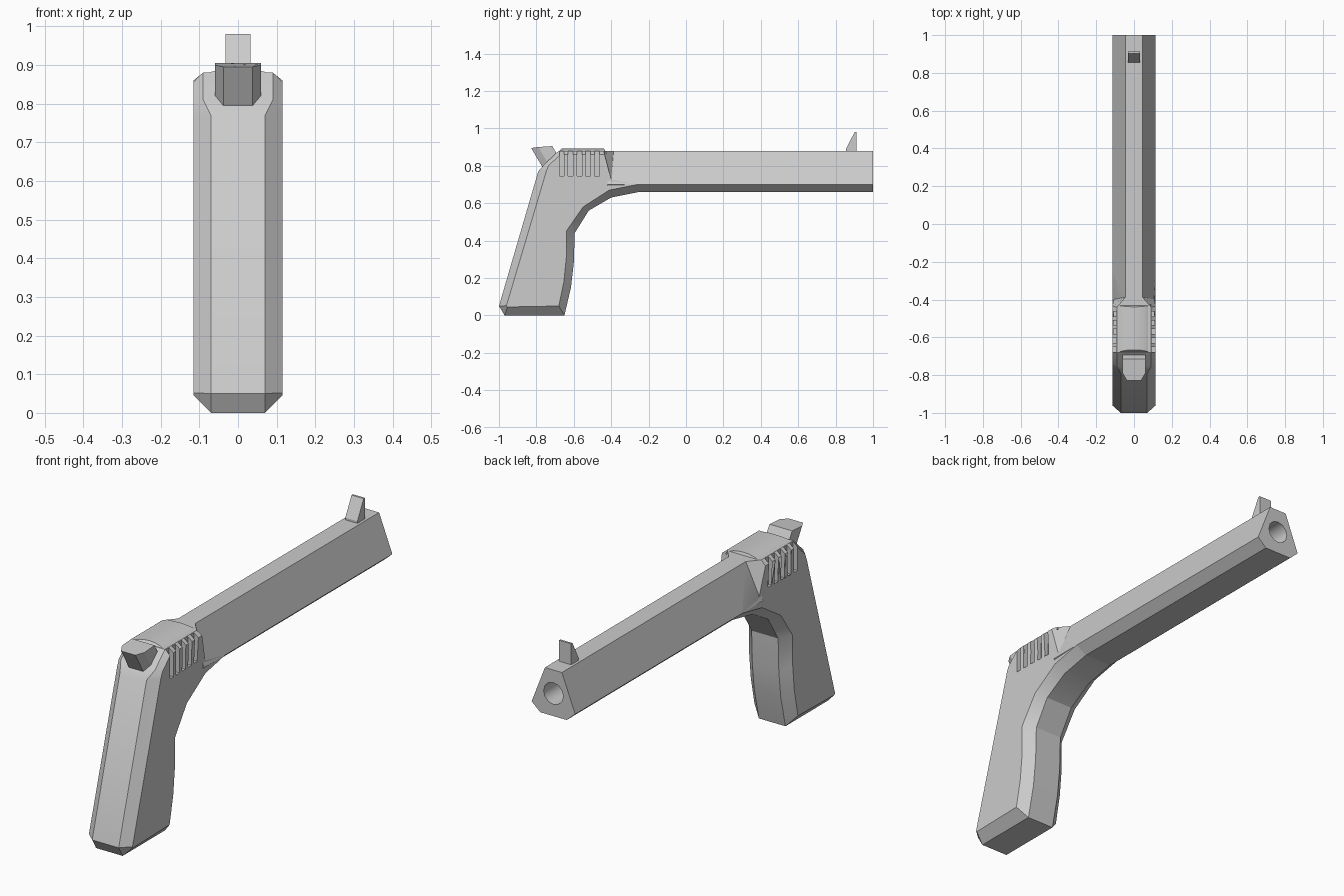
import bpy, bmesh
from math import radians, sin, cos, pi

if "Cube" in bpy.data.objects:
    bpy.data.objects.remove(bpy.data.objects["Cube"])


def loft(name, rings):
    """Skin a list of equal-length closed rings and cap both ends."""
    bm = bmesh.new()
    vs = [[bm.verts.new(p) for p in ring] for ring in rings]
    n = len(rings[0])
    for a, b in zip(vs, vs[1:]):
        for i in range(n):
            j = (i + 1) % n
            bm.faces.new((a[i], a[j], b[j], b[i]))
    bm.faces.new(vs[0])
    bm.faces.new(vs[-1])
    bmesh.ops.recalc_face_normals(bm, faces=bm.faces)
    me = bpy.data.meshes.new(name)
    bm.to_mesh(me)
    bm.free()
    ob = bpy.data.objects.new(name, me)
    bpy.context.collection.objects.link(ob)
    return ob


def box(name, x0, x1, y0, y1, z0, z1):
    return loft(name, [[(x0, y0, z), (x1, y0, z), (x1, y1, z), (x0, y1, z)]
                       for z in (z0, z1)])


def cut(ob, cutter):
    cutter.hide_render = True
    bpy.context.view_layer.objects.active = ob
    m = ob.modifiers.new("cut", "BOOLEAN")
    m.operation, m.solver, m.object = "DIFFERENCE", "EXACT", cutter
    bpy.ops.object.modifier_apply(modifier=m.name)
    bpy.data.objects.remove(cutter)


def smooth(ob, angle):
    bpy.ops.object.select_all(action="DESELECT")
    ob.select_set(True)
    bpy.context.view_layer.objects.active = ob
    bpy.ops.object.shade_smooth_by_angle(angle=radians(angle))


# Grip and receiver: (x, y, z) of the edge loop, then of the side panel
outline = [
    (.07, -.97, 0, .115, -.955, .045), (.07, -1, .05, .115, -.96, .052),
    (.07, -.79, .77, .115, -.747, .77), (.09, -.755, .81, .115, -.735, .80),
    (.09, -.68, .88, .115, -.672, .86), (.09, -.44, .88, .115, -.435, .86),
    (.045, -.387, .88, .107, -.40, .725), (.07, -.25, .66, .115, -.26, .70),
    (.07, -.40, .63, .115, -.41, .67), (.07, -.52, .56, .115, -.55, .58),
    (.07, -.595, .44, .115, -.64, .45), (.07, -.60, .28, .115, -.64, .31),
    (.07, -.615, .15, .115, -.653, .18), (.07, -.65, 0, .115, -.68, .05),
]
edge = lambda s: [(s * p[0], p[1], p[2]) for p in outline]
panel = lambda s: [(s * p[3], p[4], p[5]) for p in outline]
frame = loft("grip_frame", [panel(-1), edge(-1), edge(1), panel(1)])

# Grooves on both sides of the receiver
for s in (-1, 1):
    for i in range(5):
        y = -.664 + i * .047
        xs = sorted((s * .092, s * .2))
        cut(frame, box("groove_cutter", *xs, y - .013, y + .013, .745, .95))
smooth(frame, 25)

# Shallow domed cover on top of the receiver
arc = [(.09 * sin(a), .865 + .027 * cos(a))
       for a in [(-1 + i / 5) * pi / 2 for i in range(11)]]
cover = loft("receiver_cover", [[(x, y + k * (z - .865), z) for x, z in arc]
                                for y, k in ((-.69, .9), (-.425, -.5))])
smooth(cover, 40)

# Barrel with a tapered six-sided section and a bore
section = [(.07, .66), (.115, .70), (.045, .88), (-.045, .88), (-.115, .70), (-.07, .66)]
barrel = loft("barrel", [[(x, y, z) for x, z in section] for y in (-.42, 1)])
bore = [(.052 * cos(i * pi / 6), .768 + .052 * sin(i * pi / 6)) for i in range(12)]
cut(barrel, loft("bore_cutter", [[(x, y, z) for x, z in bore] for y in (.6, 1.1)]))
smooth(barrel, 32)

# Front sight
blade = [(.855, .87), (.855, .89), (.902, .98), (.912, .98), (.912, .87)]
loft("front_sight", [[(x, y, z) for y, z in blade] for x in (-.032, .032)])

# Hammer: chamfered spur leaning back
spur = [(.06, -.715, .905), (.06, -.79, .9), (.038, -.828, .895)]
spur += [(-x, y, z) for x, y, z in reversed(spur)]
loft("hammer", [spur, [(x, y + .068, z - .115) for x, y, z in spur]])
